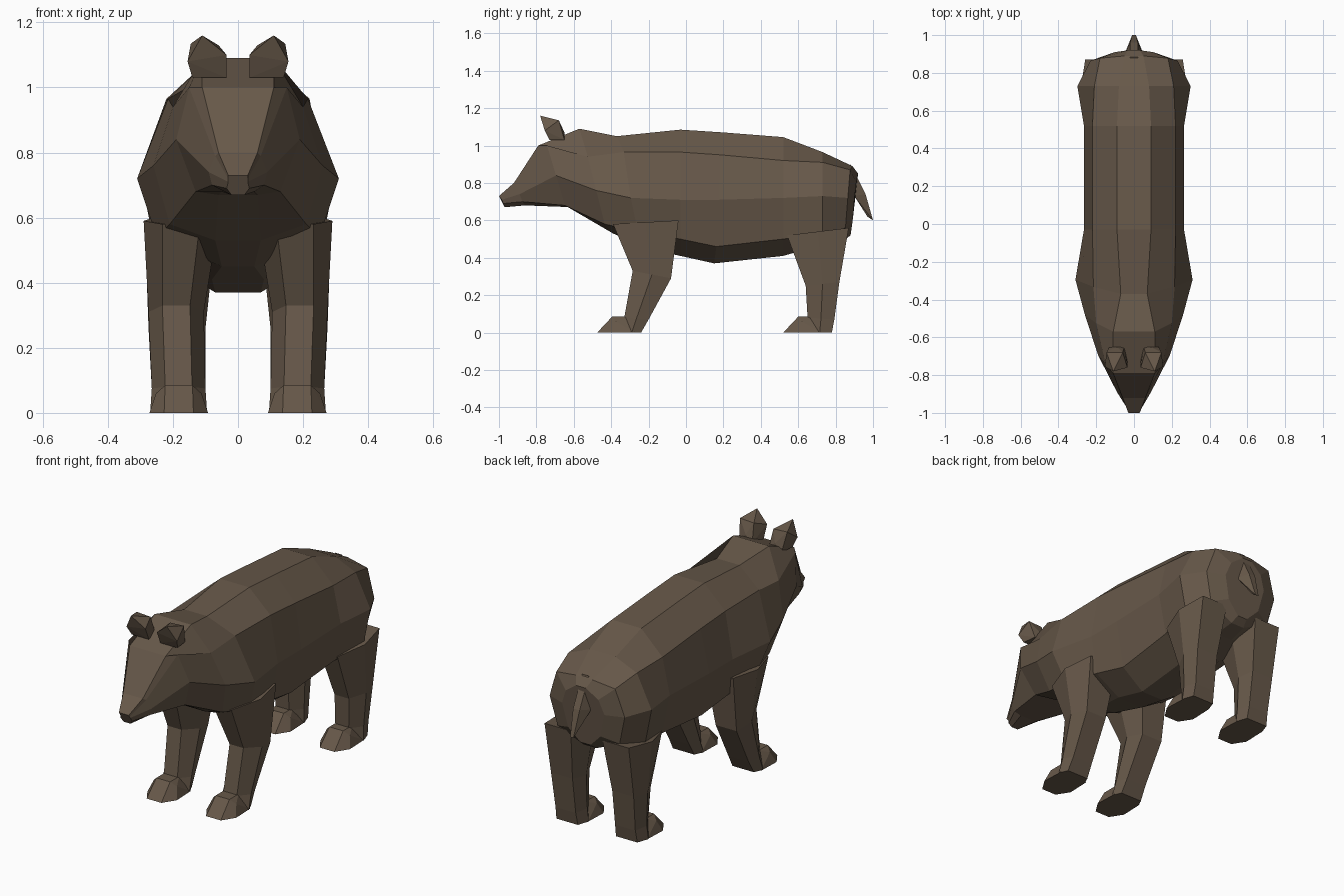
import bpy
import bmesh

default_cube = bpy.data.objects.get("Cube")
if default_cube:
    bpy.data.objects.remove(default_cube, do_unlink=True)

fur = bpy.data.materials.new("brown_fur")
fur.use_nodes = True
fur_colour = (0.135, 0.098, 0.067, 1)
fur.diffuse_color = fur_colour
fur.node_tree.nodes["Principled BSDF"].inputs["Base Color"].default_value = fur_colour


def finish(name, bm):
    """Turn a bmesh into a flat shaded object with the fur material."""
    bmesh.ops.recalc_face_normals(bm, faces=bm.faces)
    mesh = bpy.data.meshes.new(name)
    bm.to_mesh(mesh)
    bm.free()
    mesh.materials.append(fur)
    obj = bpy.data.objects.new(name, mesh)
    bpy.context.collection.objects.link(obj)
    return obj


def loft(name, rings):
    """Skin a list of equally long point rings and cap both ends."""
    bm = bmesh.new()
    loops = [[bm.verts.new(point) for point in ring] for ring in rings]
    count = len(loops[0])
    for lower, upper in zip(loops, loops[1:]):
        for i in range(count):
            j = (i + 1) % count
            bm.faces.new((lower[i], lower[j], upper[j], upper[i]))
    bm.faces.new(loops[0])
    bm.faces.new(loops[-1])
    return finish(name, bm)


def hull(name, points):
    """Wrap a faceted convex shape around a few points."""
    bm = bmesh.new()
    for point in points:
        bm.verts.new(point)
    result = bmesh.ops.convex_hull(bm, input=bm.verts)
    loose = [v for v in result["geom_interior"] if isinstance(v, bmesh.types.BMVert)]
    bmesh.ops.delete(bm, geom=loose, context="VERTS")
    return finish(name, bm)


# Body and head: y at the spine and belly, then half-section (x, z) pairs
# running from the spine over shoulder, flank and lower flank to the belly
body_sections = [
    (-1, -.97, (.03, .73), (.03, .72), (.03, .71), (.035, .69), (.02, .67)),
    (-.92, -.86, (.06, .8), (.07, .79), (.09, .74), (.08, .7), (.05, .68)),
    (-.79, -.6, (.11, 1), (.15, 1), (.19, .84), (.13, .68), (.06, .67)),
    (-.57, -.39, (.11, 1.09), (.2, .94), (.26, .76), (.21, .58), (.07, .53)),
    (-.37, -.22, (.07, 1.05), (.215, .965), (.31, .72), (.25, .54), (.05, .45)),
    (-.03, -.03, (.09, 1.085), (.22, .965), (.265, .71), (.23, .5), (.08, .41)),
    (.2, .15, (.09, 1.07), (.22, .95), (.265, .71), (.21, .46), (.07, .37)),
    (.52, .52, (.09, 1.045), (.22, .92), (.265, .72), (.22, .5), (.07, .41)),
    (.73, .73, (.08, .965), (.21, .91), (.3, .73), (.26, .53), (.05, .47)),
    (.89, .84, (.05, .89), (.18, .87), (.23, .72), (.19, .56), (.04, .49)),
    (.92, .88, (.03, .85), (.1, .8), (.13, .72), (.1, .59), (.03, .52)),
]
body_rings = []
for y_spine, y_belly, *section in body_sections:
    last = len(section) - 1
    half = [(x, y_spine + (y_belly - y_spine) * i / last, z)
            for i, (x, z) in enumerate(section)]
    body_rings.append(half + [(-x, y, z) for x, y, z in reversed(half)])
loft("body_and_head", body_rings)

# Tail: a short wedge hanging off the rump
hull("tail", [(side * x, y, z) for side in (-1, 1) for x, y, z in (
    (.02, .88, .9), (.05, .9, .73), (.02, .96, .74), (.01, 1, .6), (.01, .97, .62))])

# Legs: front y, back y, front z, back z, inner x, outer x per level
leg_levels = {
    "front": [
        (-.39, -.04, .58, .6, .06, .29),
        (-.285, -.08, .33, .29, .105, .275),
        (-.33, -.2, .08, .07, .1, .265),
        (-.34, -.24, 0, 0, .095, .27),
    ],
    "hind": [
        (.54, .87, .52, .56, .07, .285),
        (.64, .82, .25, .27, .1, .275),
        (.65, .793, .08, .07, .1, .265),
        (.65, .78, 0, 0, .095, .27),
    ],
}
toe_tips = {"front": -.475, "hind": .52}


def leg_ring(side, level):
    """Six sided section with a narrow front, wide middle and narrow back."""
    y_front, y_back, z_front, z_back, inner, outer = level
    inset = (outer - inner) * .25
    y_mid, z_mid = (y_front + y_back) / 2, (z_front + z_back) / 2
    return [
        (side * (inner + inset), y_front, z_front),
        (side * (outer - inset), y_front, z_front),
        (side * outer, y_mid, z_mid),
        (side * (outer - inset / 2), y_back, z_back),
        (side * (inner + inset / 2), y_back, z_back),
        (side * inner, y_mid, z_mid),
    ]


for side, side_name in ((1, "left"), (-1, "right")):
    for pair, levels in leg_levels.items():
        loft(f"{pair}_{side_name}_leg", [leg_ring(side, level) for level in levels])

        # Foot: wide sole, blunt toe and a raised instep
        tip = toe_tips[pair]
        foot = []
        for spread, back, z in ((.045, 0, 0), (.09, .07, 0), (.085, .2, 0),
                                (.07, .1, .06), (.042, .08, .085), (.042, .16, .085)):
            foot += [(side * (.182 + s * spread), tip + back, z) for s in (-1, 1)]
        hull(f"{pair}_{side_name}_foot", foot)

    # Ear: a faceted cup leaning forward with a peak
    ear = [(.035, -.73, 1.03), (.14, -.73, 1.03), (.05, -.65, 1.03), (.13, -.65, 1.03),
           (.035, -.76, 1.1), (.155, -.755, 1.08), (.06, -.68, 1.13),
           (.145, -.68, 1.135), (.11, -.78, 1.16), (.09, -.65, 1.07)]
    hull(f"{side_name}_ear", [(side * x, y, z) for x, y, z in ear])
